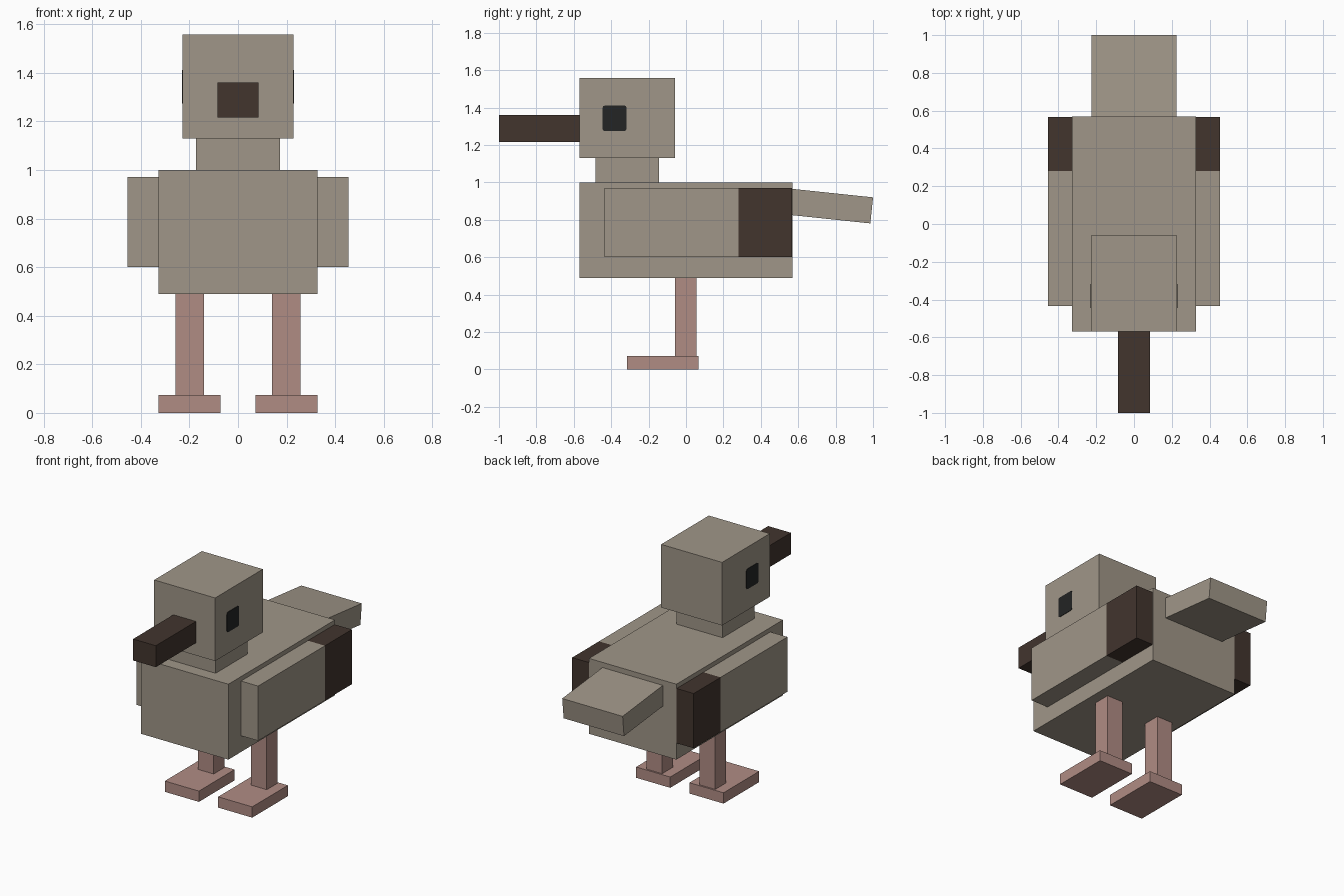
import bpy, bmesh, math
from mathutils import Matrix, Vector

if "Cube" in bpy.data.objects:
    bpy.data.objects.remove(bpy.data.objects["Cube"])


def material(name, rgb):
    m = bpy.data.materials.new(name)
    m.diffuse_color = (*rgb, 1)
    m.use_nodes = True
    m.node_tree.nodes["Principled BSDF"].inputs["Base Color"].default_value = m.diffuse_color
    return m


TAUPE = material("taupe_feathers", (0.35, 0.305, 0.246))
BROWN = material("dark_brown", (0.054, 0.035, 0.027))
PINK = material("pink_skin", (0.434, 0.262, 0.231))
BLACK = material("eye_black", (0.017, 0.018, 0.018))


def box(name, x, y, z, mat):
    """Box from (min, max) ranges on each axis."""
    lo, hi = Vector((x[0], y[0], z[0])), Vector((x[1], y[1], z[1]))
    bm = bmesh.new()
    bmesh.ops.create_cube(bm, size=1)
    bmesh.ops.scale(bm, vec=hi - lo, verts=bm.verts)
    mesh = bpy.data.meshes.new(name)
    bm.to_mesh(mesh)
    bm.free()
    mesh.materials.append(mat)
    obj = bpy.data.objects.new(name, mesh)
    obj.location = (lo + hi) / 2
    bpy.context.collection.objects.link(obj)
    return obj


def pair(name, x, y, z, mat):
    """Matching boxes on both sides."""
    return (box("right_" + name, x, y, z, mat),
            box("left_" + name, (-x[1], -x[0]), y, z, mat))


# Body, neck, head and beak
box("body", (-0.327, 0.327), (-0.57, 0.57), (0.49, 1.0), TAUPE)
box("neck", (-0.172, 0.172), (-0.485, -0.145), (1.0, 1.13), TAUPE)
box("head", (-0.228, 0.228), (-0.57, -0.06), (1.13, 1.557), TAUPE)
box("beak", (-0.085, 0.085), (-1.0, -0.57), (1.215, 1.36), BROWN)

# Tail, sloping down from the back of the body
tail = box("tail", (-0.226, 0.226), (-0.217, 0.217), (-0.07, 0.07), TAUPE)
tail.matrix_world = (Matrix.Translation((0, 0.777, 0.873))
                     @ Matrix.Rotation(math.radians(-6), 4, 'X'))

# Wings with dark tips: a cut across each wing, coloured behind the cut
TIP_Y = 0.28
for wing in pair("wing", (0.327, 0.455), (-0.435, 0.567), (0.6, 0.97), TAUPE):
    wing.data.materials.append(BROWN)
    cut = TIP_Y - wing.location.y
    bm = bmesh.new()
    bm.from_mesh(wing.data)
    bmesh.ops.bisect_plane(bm, geom=bm.verts[:] + bm.edges[:] + bm.faces[:],
                           plane_co=(0, cut, 0), plane_no=(0, 1, 0))
    for f in bm.faces:
        f.material_index = int(f.calc_center_median().y > cut)
    bm.to_mesh(wing.data)
    bm.free()

# Legs and feet
pair("leg", (0.14, 0.257), (-0.06, 0.055), (0.073, 0.49), PINK)
pair("foot", (0.072, 0.327), (-0.315, 0.066), (0, 0.073), PINK)

# Eyes: thin plates with slightly rounded corners
for eye in pair("eye", (0.226, 0.231), (-0.446, -0.318), (1.274, 1.411), BLACK):
    bm = bmesh.new()
    bm.from_mesh(eye.data)
    corners = [e for e in bm.edges
               if abs(e.verts[0].co.x - e.verts[1].co.x) > 0.001]
    bmesh.ops.bevel(bm, geom=corners, offset=0.012, segments=2,
                    profile=0.5, affect='EDGES')
    bm.to_mesh(eye.data)
    bm.free()
